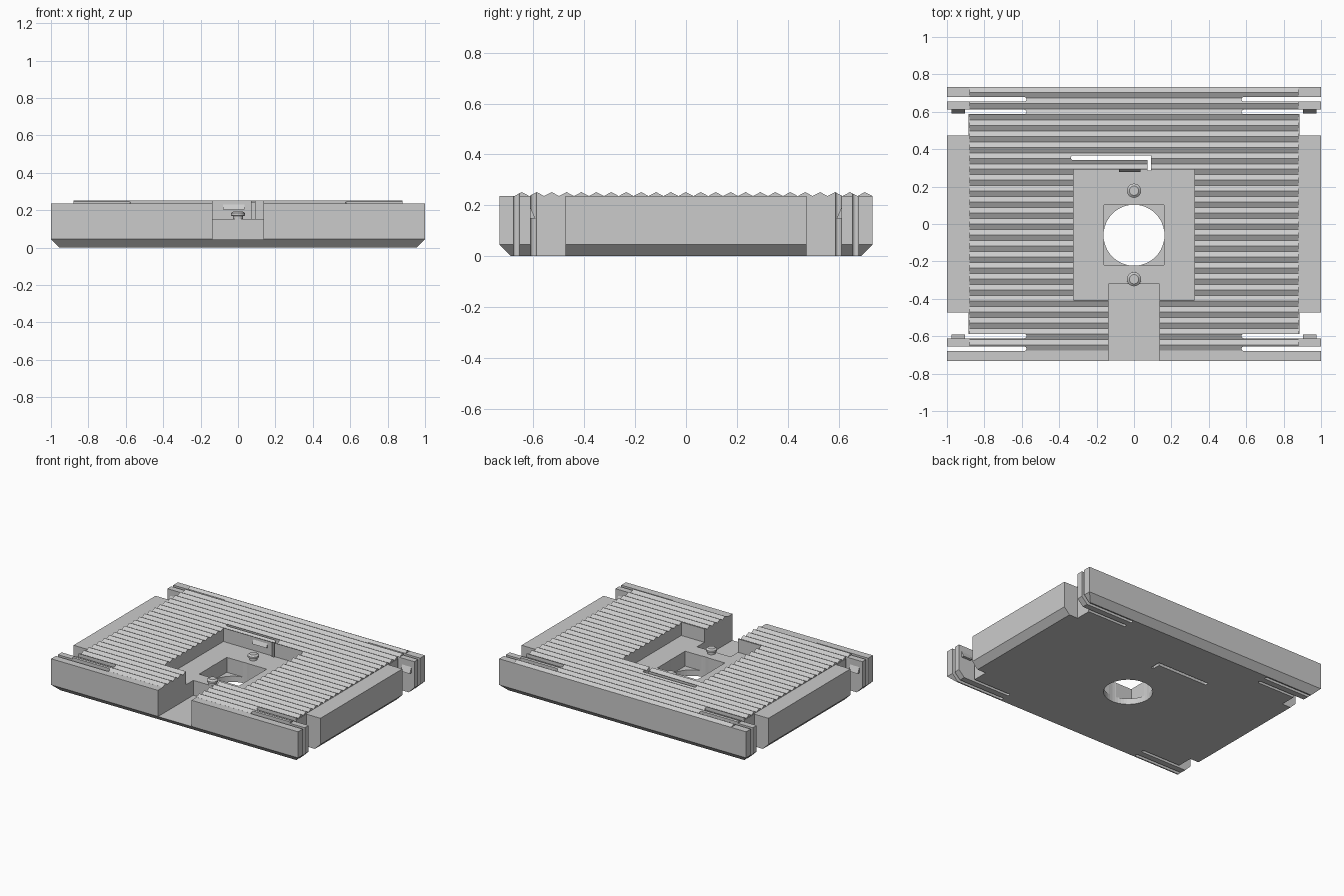
import bpy, bmesh
from math import sin, cos, pi

if "Cube" in bpy.data.objects:
    bpy.data.objects.remove(bpy.data.objects["Cube"], do_unlink=True)

HALF_X, HALF_Y = 1.0, 0.733
TOP, PEAK, CHAMFER = 0.236, 0.252, 0.045
POCKET_FLOOR, LOW_FLOOR = 0.152, 0.043

grey = bpy.data.materials.new("plain grey")
grey.use_nodes = True
grey.diffuse_color = (0.6, 0.6, 0.6, 1)
grey.node_tree.nodes["Principled BSDF"].inputs["Base Color"].default_value = (0.6, 0.6, 0.6, 1)


def finish(name, bm):
    bmesh.ops.recalc_face_normals(bm, faces=bm.faces)
    mesh = bpy.data.meshes.new(name)
    bm.to_mesh(mesh)
    bm.free()
    mesh.materials.append(grey)
    obj = bpy.data.objects.new(name, mesh)
    bpy.context.collection.objects.link(obj)
    return obj


def prism(name, points, lo, hi, axis="z"):
    """Extrude a 2D outline: xy along z, or yz along x."""
    bm = bmesh.new()
    place = (lambda a, b, h: (a, b, h)) if axis == "z" else (lambda a, b, h: (h, a, b))
    low = [bm.verts.new(place(a, b, lo)) for a, b in points]
    high = [bm.verts.new(place(a, b, hi)) for a, b in points]
    bm.faces.new(low)
    bm.faces.new(high)
    for i in range(len(points)):
        j = (i + 1) % len(points)
        bm.faces.new((low[i], low[j], high[j], high[i]))
    return finish(name, bm)


def rect(x0, x1, y0, y1):
    return [(x0, y0), (x1, y0), (x1, y1), (x0, y1)]


def round_slot(x0, x1, y0, y1, side=1):
    """Slot outline with a round end at x0; side=-1 mirrors it in x."""
    r, mid = (y1 - y0) / 2, (y0 + y1) / 2
    arc = [(x0 + r - r * sin(pi * i / 8), mid + r * cos(pi * i / 8)) for i in range(9)]
    return [(side * x, y) for x, y in arc + [(x1, y0), (x1, y1)]]


# Body with chamfered lower edges
bm = bmesh.new()
rings = []
for z, inset in ((0, CHAMFER), (CHAMFER, 0), (TOP, 0)):
    x, y = HALF_X - inset, HALF_Y - inset
    rings.append([bm.verts.new((px, py, z)) for px, py in rect(-x, x, -y, y)])
bm.faces.new(rings[0])
bm.faces.new(rings[-1])
for a, b in zip(rings, rings[1:]):
    for i in range(4):
        j = (i + 1) % 4
        bm.faces.new((a[i], a[j], b[j], b[i]))
body = finish("tray_body", bm)

# Zigzag grip ridges on top
count, front, back = 24, -0.675, HALF_Y - 0.0003
step = (back - front) / (2 * count)
zigzag = [(front + i * step, PEAK if i % 2 else TOP + 0.0004) for i in range(2 * count + 1)]
ridges = prism("grip_ridges", zigzag + [(back, 0.228), (front, 0.228)], -0.88, 0.88, "x")

# Cutters: pocket, front channel, square recess, round hole
disc = [(0.163 * cos(2 * pi * i / 48), -0.06 + 0.163 * sin(2 * pi * i / 48)) for i in range(48)]
cutters = [
    prism("cut_pocket", rect(-0.323, 0.323, -0.407, 0.292), POCKET_FLOOR, 0.4),
    prism("cut_channel", rect(-0.136, 0.136, -0.9, -0.322), LOW_FLOOR, 0.4),
    prism("cut_recess", rect(-0.161, 0.161, -0.22, 0.101), LOW_FLOOR, 0.4),
    prism("cut_hole", disc, -0.1, 0.4),
]
# L-shaped slit that frees the spring finger
slit = round_slot(-0.337, 0.092, 0.341, 0.367)[:-2]
slit += [(0.071, 0.341), (0.071, 0.285), (0.092, 0.285), (0.092, 0.367)]
cutters.append(prism("cut_finger_slit", slit, -0.1, 0.4))

# Corner notches and the slits either side of each spring arm
for sx in (-1, 1):
    for sy in (-1, 1):
        outer = sorted((sy * 0.655, sy * 0.679))
        inner = sorted((sy * 0.588, sy * 0.611))
        notch = sorted((sy * 0.474, sy * 0.611))
        cutters += [
            prism("cut_outer_slit", round_slot(0.575, 1.1, *outer, sx), -0.1, 0.4),
            prism("cut_inner_slit", round_slot(0.575, 0.95, *inner, sx), -0.1, 0.4),
            prism("cut_notch", rect(*sorted((sx * 0.885, sx * 1.1)), *notch), -0.1, 0.4),
        ]

for target in (body, ridges):
    bpy.context.view_layer.objects.active = target
    for cutter in cutters:
        mod = target.modifiers.new("cut", "BOOLEAN")
        mod.operation, mod.solver, mod.object = "DIFFERENCE", "EXACT", cutter
        bpy.ops.object.modifier_apply(modifier=mod.name)
for cutter in cutters:
    bpy.data.objects.remove(cutter, do_unlink=True)

# Snap barbs on the corner arms: sloped top, flat underside
for sx, side in ((-1, "right"), (1, "left")):
    for sy, end in ((-1, "front"), (1, "back")):
        wedge = [(sy * 0.615, 0.195), (sy * 0.611, 0.19), (sy * 0.592, 0.148), (sy * 0.615, 0.148)]
        prism(f"{end}_{side}_barb", wedge, *sorted((sx * 0.903, sx * 0.977)), "x")

# Barb on the spring finger above the pocket
prism("finger_barb", [(0.296, 0.235), (0.292, 0.232), (0.277, 0.205), (0.296, 0.203)],
      -0.08, 0.036, "x")

# Two headed pegs on the pocket floor
SIDES = 24
for name, y in (("back_peg", 0.178), ("front_peg", -0.295)):
    bm = bmesh.new()
    loops = []
    for r, z in ((0.027, 0.15), (0.027, 0.168), (0.038, 0.172), (0.038, 0.184), (0.025, 0.194)):
        loops.append([bm.verts.new((r * cos(2 * pi * i / SIDES), y + r * sin(2 * pi * i / SIDES), z))
                      for i in range(SIDES)])
    bm.faces.new(loops[0])
    bm.faces.new(loops[-1])
    for a, b in zip(loops, loops[1:]):
        for i in range(SIDES):
            j = (i + 1) % SIDES
            bm.faces.new((a[i], a[j], b[j], b[i]))
    peg = finish(name, bm)
    bpy.ops.object.select_all(action="DESELECT")
    peg.select_set(True)
    bpy.context.view_layer.objects.active = peg
    bpy.ops.object.shade_smooth_by_angle()
